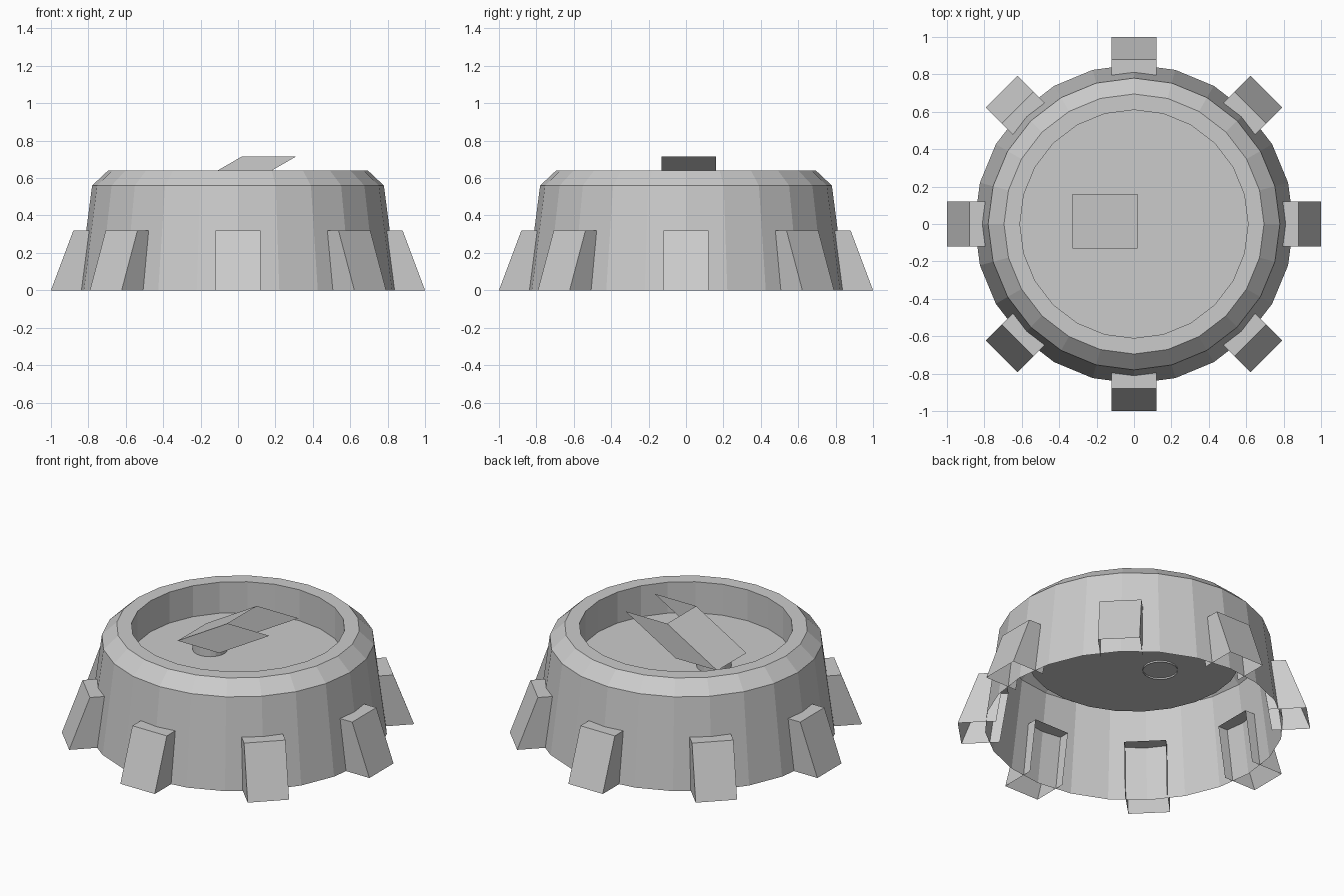
import bpy
import bmesh
import math
from mathutils import Matrix

old = bpy.data.objects.get("Cube")
if old:
    bpy.data.objects.remove(old, do_unlink=True)

grey = bpy.data.materials.new("plain_grey")
grey.use_nodes = True
tint = (0.6, 0.6, 0.6, 1)
grey.diffuse_color = tint
grey.node_tree.nodes["Principled BSDF"].inputs["Base Color"].default_value = tint


def finish(name, bm):
    mesh = bpy.data.meshes.new(name)
    bm.to_mesh(mesh)
    bm.free()
    mesh.materials.append(grey)
    obj = bpy.data.objects.new(name, mesh)
    bpy.context.collection.objects.link(obj)
    return obj


def lathe(name, profile, sides):
    """Turn a (radius, height) profile around z and close its last ring."""
    bm = bmesh.new()
    rings = []
    for r, z in profile:
        angles = [math.tau * i / sides for i in range(sides)]
        rings.append([bm.verts.new((r * math.cos(a), r * math.sin(a), z)) for a in angles])
    for low, high in zip(rings, rings[1:]):
        for i in range(sides):
            j = (i + 1) % sides
            bm.faces.new((low[i], low[j], high[j], high[i]))
    bm.faces.new(rings[-1])
    return finish(name, bm)


def open_box(name, profile, y0, y1, walls):
    """Two side cheeks from an (x, z) profile, joined by the first few walls."""
    bm = bmesh.new()
    near = [bm.verts.new((x, y0, z)) for x, z in profile]
    far = [bm.verts.new((x, y1, z)) for x, z in profile]
    bm.faces.new(near[::-1])
    bm.faces.new(far)
    for i in range(walls):
        bm.faces.new((near[i], near[i + 1], far[i + 1], far[i]))
    return finish(name, bm)


# Hollow tapered body with a bevelled rim and a recessed floor
floor_z = 0.445
lathe("body", [(0.853, 0), (0.78, 0.56), (0.695, 0.64), (0.61, 0.64), (0.61, floor_z)], 24)

# Eight wedge feet, open underneath and towards the inside
for n in range(8):
    foot = open_box(f"foot_{n + 1}", [(0.73, 0.32), (0.88, 0.32), (1, 0), (0.78, 0)],
                    -0.12, 0.12, 2)
    foot.data.transform(Matrix.Rotation(n * math.tau / 8, 4, "Z"))

# Short post through the floor
post = lathe("post", [(0.1, floor_z - 0.01), (0.1, 0.52)], 20)
post.location.x = -0.195

# Tilted scoop on the post, open on top and on its left
open_box("scoop", [(-0.33, 0.513), (0.02, 0.715), (0.31, 0.715), (-0.04, 0.513)],
         -0.13, 0.16, 1)
